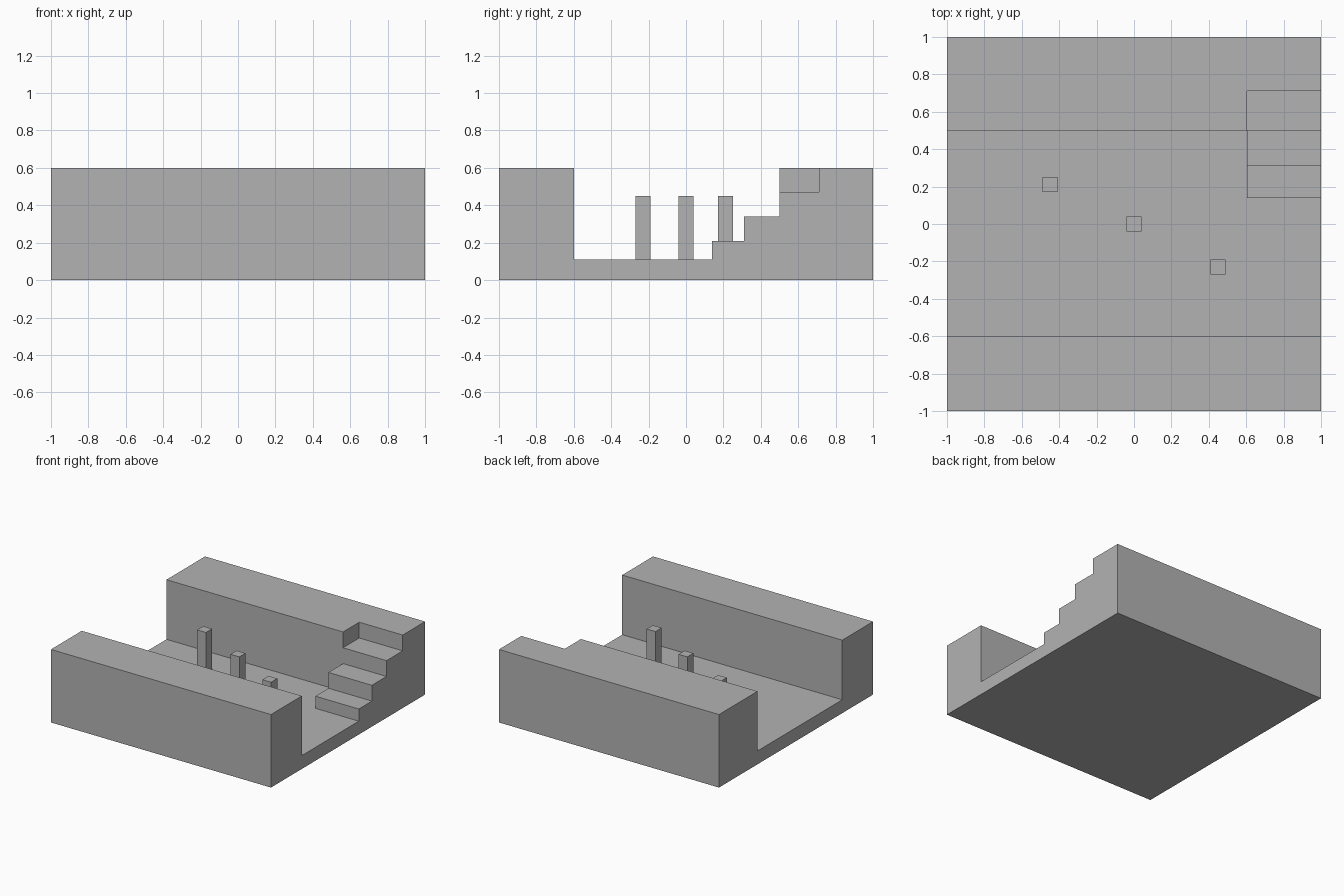
import bpy, bmesh, math

cube = bpy.data.objects.get("Cube")
if cube:
    bpy.data.objects.remove(cube, do_unlink=True)

# One plain grey
GREY = (0.45, 0.45, 0.45, 1)
mat = bpy.data.materials.new("plain_grey")
mat.use_nodes = True
mat.diffuse_color = GREY
mat.node_tree.nodes["Principled BSDF"].inputs["Base Color"].default_value = GREY

X0, X1, X_STEP = -1, 1, 0.605
FLOOR, WALL = 0.11, 0.6
FRONT, BACK = -0.6, 0.5


def add_object(name, bm):
    bmesh.ops.recalc_face_normals(bm, faces=bm.faces)
    mesh = bpy.data.meshes.new(name)
    bm.to_mesh(mesh)
    bm.free()
    mesh.materials.append(mat)
    obj = bpy.data.objects.new(name, mesh)
    bpy.context.collection.objects.link(obj)
    return obj


def prism(name, profile, xa, xb):
    """Extrude a (y, z) profile along x."""
    bm = bmesh.new()
    face = bm.faces.new([bm.verts.new((xa, y, z)) for y, z in profile])
    ext = bmesh.ops.extrude_face_region(bm, geom=[face])
    verts = [g for g in ext["geom"] if isinstance(g, bmesh.types.BMVert)]
    bmesh.ops.translate(bm, verts=verts, vec=(xb - xa, 0, 0))
    return add_object(name, bm)


# Channel: front wall, floor and back wall
base = [(1, 0), (-1, 0), (-1, WALL), (FRONT, WALL), (FRONT, FLOOR)]
channel = prism("channel_block", base + [(BACK, FLOOR), (BACK, WALL), (1, WALL)], X0, X_STEP)

# Stair section: same block with three treads climbing into the back wall
stairs = [(0.14, FLOOR)]
for z, y_end in ((0.21, 0.31), (0.34, BACK), (0.47, 0.71)):
    stairs += [(stairs[-1][0], z), (y_end, z)]
stairs += [(0.71, WALL), (1, WALL)]
section = prism("stair_section", base + stairs, X_STEP, X1)

# Join both sections into one clean solid
mod = channel.modifiers.new("join", 'BOOLEAN')
mod.operation = 'UNION'
mod.solver = 'EXACT'
mod.object = section
bpy.context.view_layer.update()
deps = bpy.context.evaluated_depsgraph_get()
joined = bpy.data.meshes.new_from_object(channel.evaluated_get(deps))
channel.modifiers.clear()
channel.data = joined
bpy.data.objects.remove(section, do_unlink=True)
bm = bmesh.new()
bm.from_mesh(joined)
bmesh.ops.remove_doubles(bm, verts=bm.verts, dist=0.0001)
bmesh.ops.dissolve_limit(bm, angle_limit=math.radians(1), verts=bm.verts, edges=bm.edges)
bm.to_mesh(joined)
bm.free()

# Row of square posts standing diagonally on the floor
POST, POST_TOP = 0.08, 0.45
for name, x, y in (("left_post", 0.45, -0.23), ("middle_post", 0, 0), ("right_post", -0.45, 0.21)):
    a, b = y - POST / 2, y + POST / 2
    prism(name, [(a, FLOOR), (b, FLOOR), (b, POST_TOP), (a, POST_TOP)], x - POST / 2, x + POST / 2)
